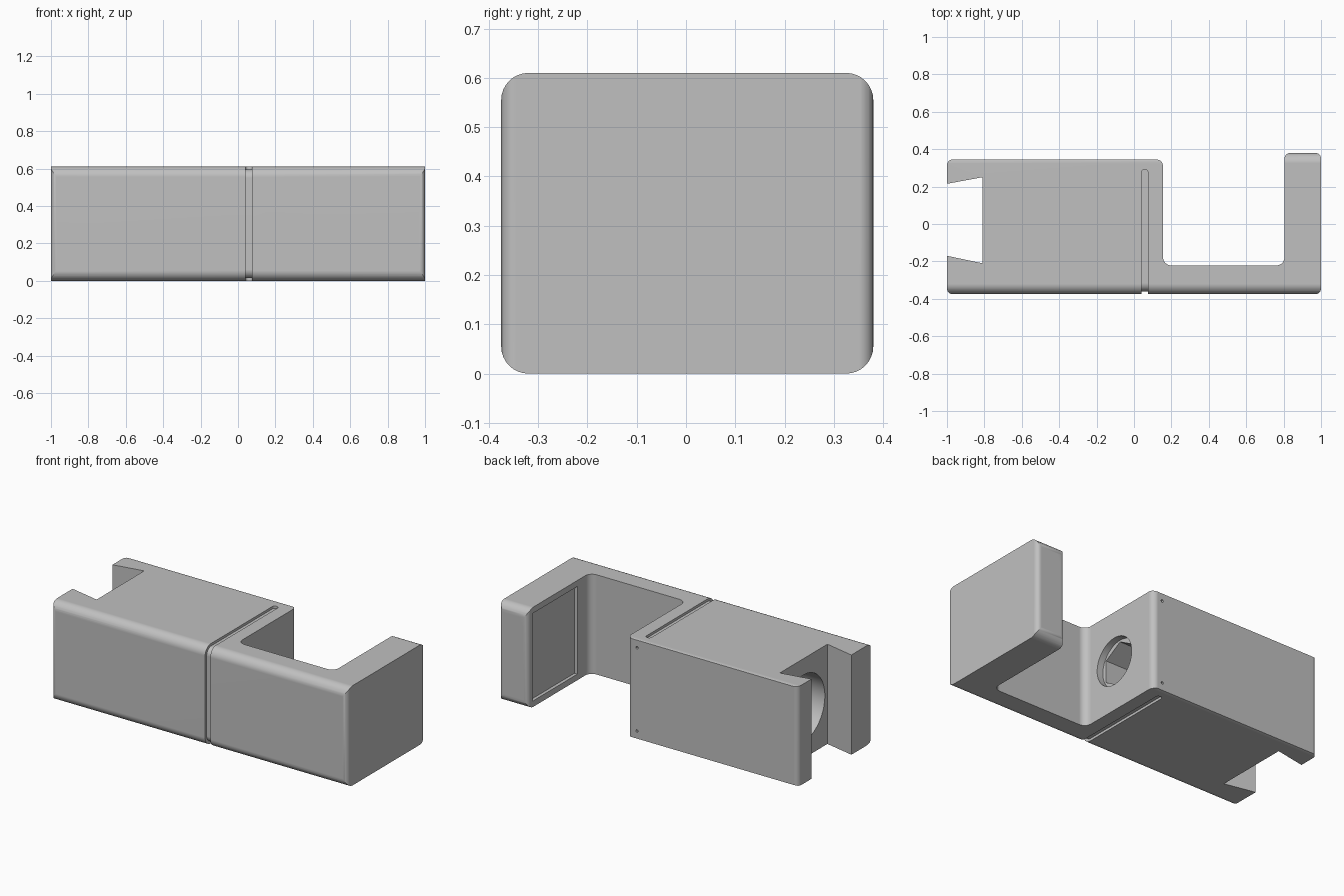
import bpy, bmesh, math
from mathutils import Vector

cube = bpy.data.objects.get("Cube")
if cube:
    bpy.data.objects.remove(cube, do_unlink=True)

gray = bpy.data.materials.new("plain gray")
gray.use_nodes = True
gray.diffuse_color = (0.53, 0.53, 0.53, 1)
gray.node_tree.nodes["Principled BSDF"].inputs["Base Color"].default_value = gray.diffuse_color


def rounded(corners, steps=8):
    """Turn (a, b, radius) corners into an outline with rounded corners."""
    out = []
    for i, (a, b, r) in enumerate(corners):
        p = Vector((a, b))
        if r == 0:
            out.append(p)
            continue
        u = (Vector(corners[i - 1][:2]) - p).normalized()
        v = (Vector(corners[(i + 1) % len(corners)][:2]) - p).normalized()
        half = u.angle(v) / 2
        centre = p + (u + v).normalized() * r / math.sin(half)
        start = p + u * r / math.tan(half) - centre
        end = p + v * r / math.tan(half) - centre
        sweep = math.pi - 2 * half
        for k in range(steps + 1):
            t = k / steps
            arc = start * math.sin((1 - t) * sweep) + end * math.sin(t * sweep)
            out.append(centre + arc / math.sin(sweep))
    return out


def box_outline(a0, a1, b0, b1, r=0):
    return rounded([(a0, b0, r), (a1, b0, r), (a1, b1, r), (a0, b1, r)])


def circle(a, b, r, n=48, turn=0):
    return [Vector((a + r * math.cos(turn + math.tau * i / n),
                    b + r * math.sin(turn + math.tau * i / n))) for i in range(n)]


def prism(name, outline, axis, lo, hi):
    """Extrude an outline along an axis; the outline uses the other two axes in order."""
    place = {"x": lambda p, h: (h, p.x, p.y),
             "y": lambda p, h: (p.x, h, p.y),
             "z": lambda p, h: (p.x, p.y, h)}[axis]
    bm = bmesh.new()
    face = bm.faces.new([bm.verts.new(place(p, lo)) for p in outline])
    ext = bmesh.ops.extrude_face_region(bm, geom=[face])
    shift = Vector(place(Vector((0, 0)), hi - lo))
    bmesh.ops.translate(bm, vec=shift,
                        verts=[g for g in ext["geom"] if isinstance(g, bmesh.types.BMVert)])
    bmesh.ops.recalc_face_normals(bm, faces=bm.faces)
    mesh = bpy.data.meshes.new(name)
    bm.to_mesh(mesh)
    bm.free()
    mesh.materials.append(gray)
    ob = bpy.data.objects.new(name, mesh)
    bpy.context.collection.objects.link(ob)
    return ob


def combine(ob, tool, operation="DIFFERENCE"):
    mod = ob.modifiers.new("cut", "BOOLEAN")
    mod.operation, mod.solver, mod.object = operation, "EXACT", tool
    bpy.context.view_layer.objects.active = ob
    bpy.ops.object.modifier_apply(modifier=mod.name)
    bpy.data.objects.remove(tool, do_unlink=True)


H = 0.61            # height
CY, CZ = 0.02, H / 2  # bore axis

# Holder body: block, bridge and arm in one plan outline with a dovetail slot
plan = rounded([
    (-1, -0.375, 0.03), (1, -0.375, 0.03), (1, 0.38, 0.03), (0.805, 0.38, 0.03),
    (0.805, -0.222, 0.045), (0.155, -0.222, 0.045), (0.155, 0.345, 0.035),
    (-1, 0.345, 0.03), (-1, 0.215, 0), (-0.81, 0.25, 0), (-0.81, -0.21, 0), (-1, -0.17, 0)])
body = prism("holder_body", plan, "z", -0.1, H + 0.1)
combine(body, prism("side_shape", box_outline(-0.375, 0.38, 0, H, 0.055), "x", -1.1, 1.1),
        "INTERSECT")

# Groove wrapping over the top, front and bottom
slab = prism("groove_cutter", rounded([(0.04, -0.5, 0), (0.075, -0.5, 0),
                                       (0.075, 0.29, 0.015), (0.04, 0.29, 0.015)]),
             "z", -0.1, H + 0.1)
combine(slab, prism("groove_core", box_outline(-0.36, 0.5, 0.015, H - 0.015, 0.045),
                    "x", -0.1, 0.2))
combine(body, slab)

# Wide bore from the slot, six-sided socket, and round opening at the inner face
combine(body, prism("bore", circle(CY, CZ, 0.205, 64), "x", -0.9, -0.1))
combine(body, prism("socket", circle(CY, CZ, 0.135, 6, math.pi / 2), "x", -0.2, 0.14))
combine(body, prism("opening", circle(CY, CZ, 0.145), "x", 0.115, 0.25))

# Shallow rectangular recess on the inside of the arm
combine(body, prism("arm_recess", box_outline(-0.1, 0.335, 0.037, H - 0.037), "x", 0.7, 0.825))

# Two tiny pin holes on the back
for z in (0.05, H - 0.05):
    combine(body, prism("pin_hole", circle(0.09, z, 0.008, 12), "y", 0.325, 0.4))

bpy.ops.object.select_all(action="DESELECT")
body.select_set(True)
bpy.context.view_layer.objects.active = body
bpy.ops.object.shade_smooth_by_angle(angle=math.radians(30))
weighted = body.modifiers.new("even_shading", "WEIGHTED_NORMAL")
weighted.keep_sharp = True
